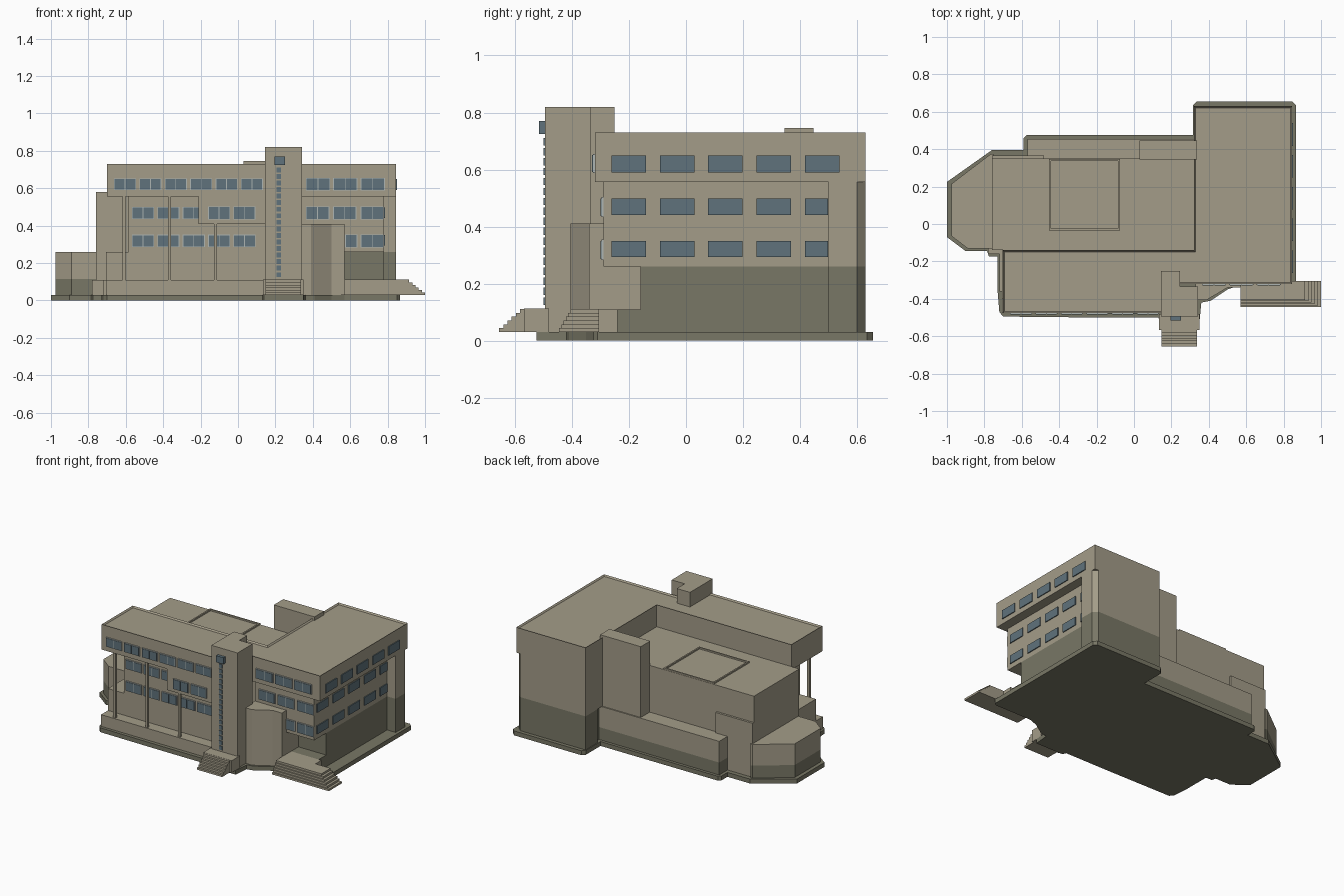
import bpy, bmesh


def material(name, rgb):
    m = bpy.data.materials.new(name)
    m.diffuse_color = (*rgb, 1)
    return m


WALL = material("tan_wall", (0.37, 0.335, 0.25))
BASE = material("dark_base", (0.19, 0.185, 0.132))
GLASS = material("blue_glass", (0.115, 0.17, 0.20))
FRAME = material("pale_frame", (0.42, 0.46, 0.45))


def finish(name, bm, mats):
    bmesh.ops.recalc_face_normals(bm, faces=bm.faces[:])
    me = bpy.data.meshes.new(name)
    bm.to_mesh(me)
    bm.free()
    for m in mats:
        me.materials.append(m)
    ob = bpy.data.objects.new(name, me)
    bpy.context.collection.objects.link(ob)
    return ob


def prism(name, pts, z0, z1, mat=WALL, rim=0):
    """Extruded outline, optionally with a sunken roof inside a parapet."""
    bm = bmesh.new()
    f = bm.faces.new([bm.verts.new((x, y, z0)) for x, y in pts])
    g = bmesh.ops.extrude_face_region(bm, geom=[f])
    for v in g["geom"]:
        if isinstance(v, bmesh.types.BMVert):
            v.co.z = z1
    bmesh.ops.recalc_face_normals(bm, faces=bm.faces[:])
    if rim:
        top = [f for f in bm.faces if f.normal.z > 0.9]
        bmesh.ops.inset_region(bm, faces=top, thickness=rim, depth=0)
        for v in {v for f in top for v in f.verts}:
            v.co.z -= 0.01
    return finish(name, bm, [mat])


def add_box(bm, x0, x1, y0, y1, z0, z1, mi=0):
    vs = [bm.verts.new((x, y, z)) for x in (x0, x1) for y in (y0, y1) for z in (z0, z1)]
    for q in ((0, 1, 3, 2), (4, 6, 7, 5), (0, 4, 5, 1), (2, 3, 7, 6), (0, 2, 6, 4), (1, 5, 7, 3)):
        bm.faces.new([vs[i] for i in q]).material_index = mi


def boxes(name, items, mat=WALL):
    bm = bmesh.new()
    for b in items:
        add_box(bm, *b)
    return finish(name, bm, [mat])


def front_windows(name, starts, w, y, z0, z1, edge=0.004):
    """Framed window pairs on a wall facing the front."""
    bm = bmesh.new()
    for x in starts:
        add_box(bm, x, x + w, y - 0.007, y, z0, z1, 1)
        panes = 2 if w > 0.08 else 1
        pw = (w - edge) / panes
        for i in range(panes):
            add_box(bm, x + edge + i * pw, x + (i + 1) * pw, y - 0.009, y - 0.001,
                    z0 + edge, z1 - edge, 0)
    return finish(name, bm, [GLASS, FRAME])


# Ground slab
prism("plinth", [(-1, -0.07), (-0.9, -0.145), (-0.785, -0.145), (-0.775, -0.175), (-0.73, -0.175),
                 (-0.73, -0.35), (-0.72, -0.47), (-0.7, -0.495), (-0.21, -0.5), (0.13, -0.5),
                 (0.14, -0.525), (0.35, -0.525), (0.36, -0.42), (0.41, -0.41), (0.5, -0.35),
                 (0.57, -0.325), (0.85, -0.325), (0.865, -0.31), (0.865, 0.635), (0.845, 0.655),
                 (0.335, 0.655), (0.315, 0.635), (0.315, 0.475), (-0.575, 0.475), (-0.59, 0.46),
                 (-0.59, 0.395), (-0.76, 0.395), (-1, 0.225)], 0, 0.03, BASE)

# Top storey across the front block and the right wing
prism("top_storey", [(-0.7, -0.475), (0.16, -0.475), (0.16, -0.32), (0.845, -0.32), (0.845, 0.63),
                     (0.32, 0.63), (0.32, -0.14), (-0.7, -0.14)], 0.557, 0.73, rim=0.012)

# Front block
boxes("front_block", [(-0.705, 0.16, -0.4, -0.13, 0.03, 0.26),
                      (-0.585, 0.16, -0.4, -0.13, 0.26, 0.558)])
boxes("front_terrace", [(-0.705, 0.16, -0.475, -0.39, 0.03, 0.11),
                        (-0.78, -0.7, -0.16, 0, 0.03, 0.11),
                        (-0.72, -0.7, -0.36, -0.16, 0.03, 0.11)])
boxes("front_bay", [(-0.21, 0.16, -0.47, -0.39, 0.41, 0.558)])
boxes("front_columns", [(x - 0.008, x + 0.008, -0.468, -0.452, 0.11, h)
                        for x, h in ((-0.61, 0.558), (-0.365, 0.558), (-0.12, 0.411))])

# Rear hall with rooflight rim and side ledge
prism("rear_hall", [(-0.76, -0.14), (0.33, -0.14), (0.33, 0.35), (-0.76, 0.35)], 0.03, 0.58)
boxes("rear_ledge", [(-0.76, -0.48, 0.34, 0.365, 0.03, 0.4)])
boxes("roof_rim", [(-0.455, -0.075, -0.035, -0.025, 0.575, 0.59),
                   (-0.455, -0.075, 0.338, 0.348, 0.575, 0.59),
                   (-0.455, -0.445, -0.025, 0.338, 0.575, 0.59),
                   (-0.085, -0.075, -0.025, 0.338, 0.575, 0.59)])
boxes("rear_stair_tower", [(0.03, 0.338, 0.345, 0.447, 0.26, 0.745)])

# Low rear range and faceted left end, each with a dark base band
low_range = [(-0.57, 0.34), (0.34, 0.34), (0.34, 0.455), (-0.57, 0.455)]
left_end = [(-0.975, -0.065), (-0.89, -0.13), (-0.75, -0.13), (-0.75, 0.375), (-0.765, 0.375), (-0.975, 0.215)]
for part, pts in (("low_range", low_range), ("left_end", left_end)):
    prism(part + "_base", pts, 0.03, 0.115, BASE)
    prism(part, pts, 0.115, 0.26)

# Right wing: dark ground floor, middle storeys and chamfered end wall
boxes("wing_ground_floor", [(0.34, 0.78, -0.16, 0.52, 0.03, 0.26)], BASE)
boxes("wing_middle", [(0.33, 0.78, -0.29, 0.52, 0.26, 0.558)])
end_wall = [(0.32, 0.5), (0.845, 0.5), (0.845, 0.6), (0.815, 0.63), (0.32, 0.63)]
prism("wing_end_base", end_wall, 0.03, 0.26, BASE)
prism("wing_end_wall", end_wall, 0.26, 0.558)
boxes("wing_left_wall", [(0.32, 0.35, 0.3, 0.51, 0.26, 0.56)])

# Entrance hall beside the tower
prism("entrance_hall", [(0.33, -0.405), (0.39, -0.405), (0.5, -0.34), (0.57, -0.34), (0.57, -0.285),
                        (0.33, -0.285)], 0.03, 0.41)
boxes("entrance_wall", [(0.33, 0.57, -0.3, -0.15, 0.03, 0.262)])

# Front tower
prism("tower", [(0.145, -0.495), (0.343, -0.495), (0.343, -0.335), (0.245, -0.335), (0.245, -0.25),
                (0.145, -0.25)], 0.03, 0.82)
boxes("tower_window_strip", [(0.205, 0.23, -0.5, -0.49, 0.125 + i * 0.035, 0.151 + i * 0.035)
                             for i in range(17)], GLASS)
boxes("tower_window_box", [(0.195, 0.25, -0.515, -0.49, 0.725, 0.77)], GLASS)

# Steps
N = 6
boxes("front_steps", [(0.135, 0.35, -0.568, -0.48, 0.03, 0.112)] +
      [(0.148, 0.338, -0.655 + i * 0.0145, -0.56, 0.03 + i * 0.0135, 0.0435 + i * 0.0135)
       for i in range(N)])
boxes("side_steps", [(0.57, 1 - i * 0.017, -0.445 + i * 0.008, -0.305, 0.03 + i * 0.0135, 0.0435 + i * 0.0135)
                     for i in range(N)])
boxes("side_landing", [(0.56, 0.8, -0.31, -0.24, 0.03, 0.11)])
boxes("side_landing_base", [(0.56, 0.78, -0.24, -0.15, 0.03, 0.11)], BASE)

# Front block windows
STEP = 0.1357
front_windows("front_top_windows", [-0.663 + i * STEP for i in range(6)], 0.118, -0.475, 0.59, 0.653)
front_windows("front_middle_windows", [-0.567 + i * STEP for i in range(3)], 0.118, -0.4, 0.435, 0.5)
front_windows("front_lower_windows", [-0.567 + i * STEP for i in range(5)], 0.118, -0.4, 0.285, 0.352)
front_windows("bay_windows", [-0.16, -0.025], 0.118, -0.47, 0.433, 0.503)

# Wing windows, front
trio = [0.363, 0.508, 0.655]
front_windows("wing_top_windows", trio, 0.13, -0.32, 0.588, 0.655)
front_windows("wing_middle_windows", trio, 0.125, -0.29, 0.433, 0.503)
front_windows("wing_lower_windows", [0.655], 0.125, -0.29, 0.283, 0.354)
front_windows("wing_lower_single", [0.573], 0.065, -0.29, 0.283, 0.354)

# Wing windows, right side
panes = []
for x, z0, z1, last in ((0.845, 0.59, 0.65, 0.54), (0.78, 0.44, 0.498, 0.498), (0.78, 0.293, 0.35, 0.498)):
    for i in range(5):
        y = -0.262 + i * 0.17
        panes.append((x - 0.002, x + 0.006, y, min(y + 0.121, last), z0, z1))
boxes("wing_side_windows", panes, GLASS)
